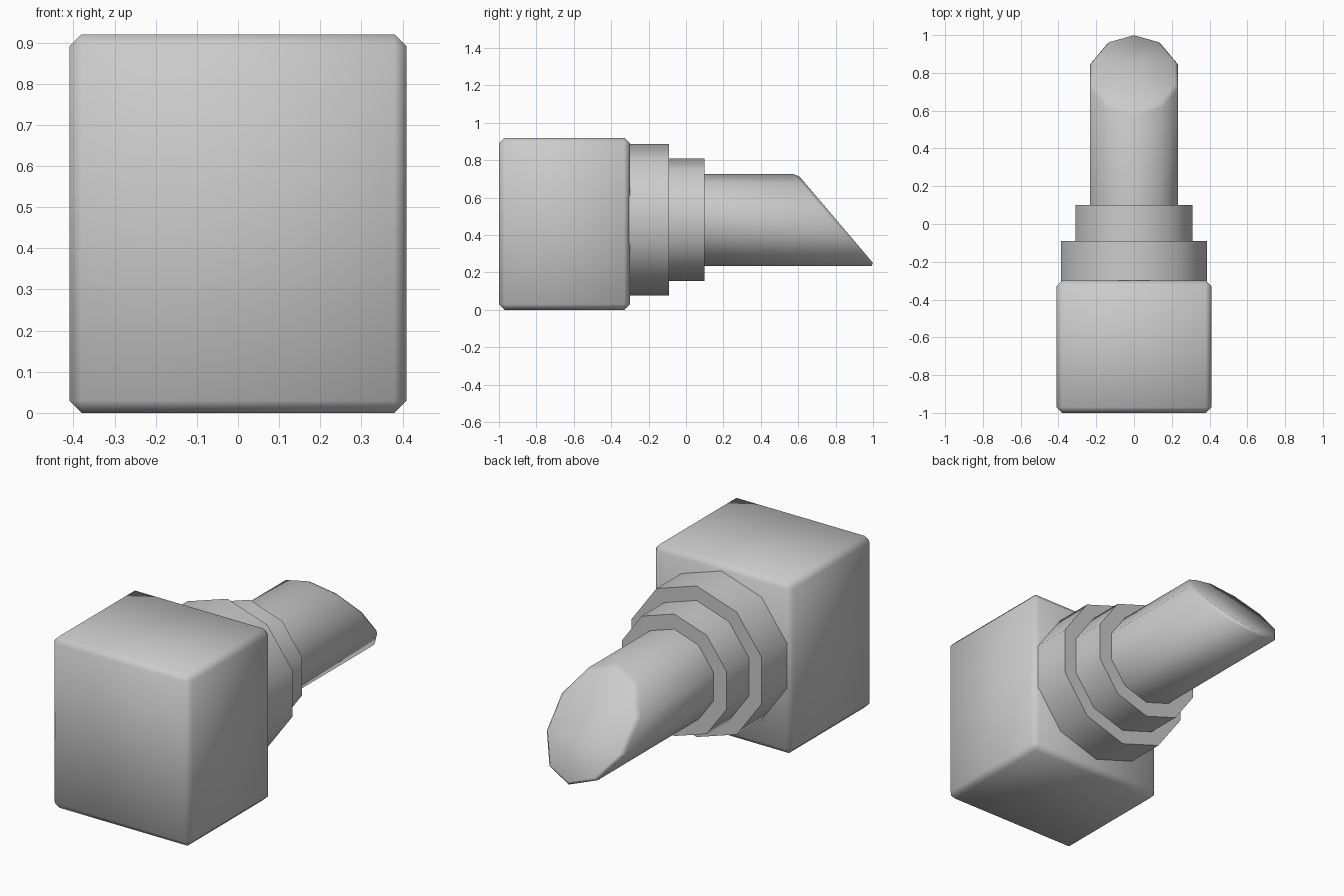
import bpy, bmesh
from math import sin, cos, pi, radians

if "Cube" in bpy.data.objects:
    bpy.data.objects.remove(bpy.data.objects["Cube"])

SIDES = 10
AXIS_Z = 0.481


def finish(bm, name, angle):
    bmesh.ops.recalc_face_normals(bm, faces=bm.faces)
    mesh = bpy.data.meshes.new(name)
    bm.to_mesh(mesh)
    bm.free()
    obj = bpy.data.objects.new(name, mesh)
    bpy.context.collection.objects.link(obj)
    bpy.ops.object.select_all(action='DESELECT')
    obj.select_set(True)
    bpy.context.view_layer.objects.active = obj
    bpy.ops.object.shade_smooth_by_angle(angle=radians(angle))
    return obj


def ring(bm, y, r, slope=0.0):
    # ten-sided loop around the y axis, points at top and bottom; slope leans it
    loop = []
    for i in range(SIDES):
        a = 2 * pi * i / SIDES
        dz = r * cos(a)
        loop.append(bm.verts.new((r * sin(a), y - slope * dz, AXIS_Z + dz)))
    return loop


# chamfered block at the front
bm = bmesh.new()
bmesh.ops.create_cube(bm, size=1)
for v in bm.verts:
    v.co.x *= 0.82
    v.co.y = v.co.y * 0.70 - 0.65
    v.co.z = v.co.z * 0.92 + 0.46
bmesh.ops.bevel(bm, geom=bm.edges[:], offset=0.03, offset_type='OFFSET',
                segments=1, profile=0.5, affect='EDGES')
finish(bm, "block", 60)

# two collars stepping down to a tube with a slanted end
bm = bmesh.new()
loops = [ring(bm, y, r) for y, r in (
    (-0.31, 0.405), (-0.09, 0.405), (-0.09, 0.327),
    (0.10, 0.327), (0.10, 0.246))]
loops.append(ring(bm, 0.804, 0.246, slope=0.85))
for a, b in zip(loops, loops[1:]):
    for i in range(SIDES):
        j = (i + 1) % SIDES
        bm.faces.new((a[i], a[j], b[j], b[i]))
bm.faces.new(loops[0])
tip = bm.faces.new(loops[-1])
bmesh.ops.bevel(bm, geom=list(tip.edges), offset=0.02, offset_type='OFFSET',
                segments=1, profile=0.5, affect='EDGES')
finish(bm, "stepped_tube", 70)
